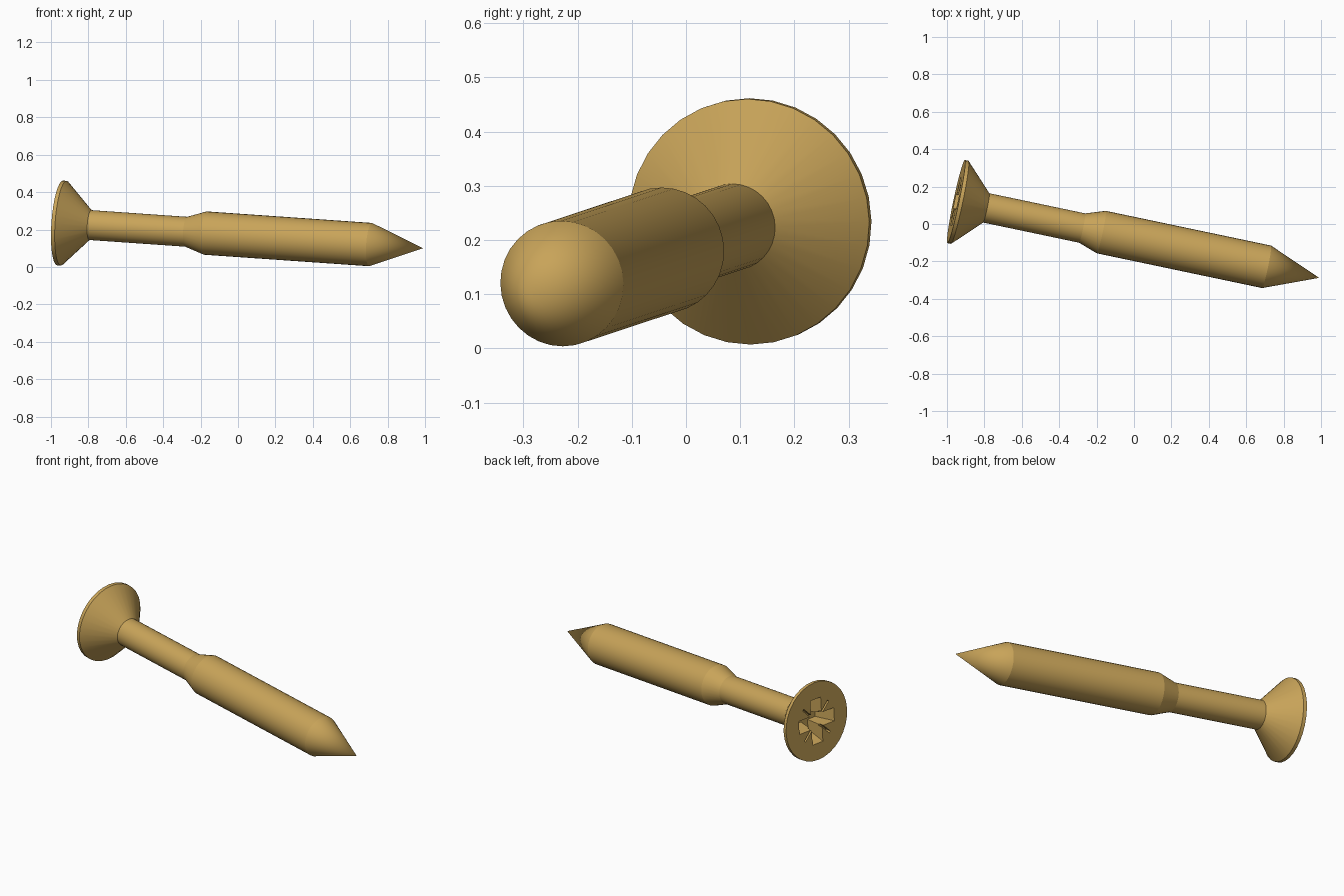
import bpy
import bmesh
import math
from mathutils import Matrix, Vector

cube = bpy.data.objects.get("Cube")
if cube:
    bpy.data.objects.remove(cube, do_unlink=True)

SIDES = 32
HEAD = Vector((-0.951, 0.12, 0.235))   # centre of the flat head face
TIP = Vector((0.99, -0.288, 0.10))
AXIS = TIP - HEAD
LENGTH = AXIS.length

brass = bpy.data.materials.new("brass")
brass.use_nodes = True
colour = (0.58, 0.37, 0.10, 1)
brass.diffuse_color = colour
brass.node_tree.nodes["Principled BSDF"].inputs["Base Color"].default_value = colour


def add_object(name, bm):
    bmesh.ops.recalc_face_normals(bm, faces=bm.faces)
    mesh = bpy.data.meshes.new(name)
    bm.to_mesh(mesh)
    bm.free()
    mesh.materials.append(brass)
    obj = bpy.data.objects.new(name, mesh)
    bpy.context.collection.objects.link(obj)
    return obj


def lathe(name, profile):
    """Revolve (radius, height) points around local z; both ends lie on the axis."""
    bm = bmesh.new()
    verts = [bm.verts.new((r, 0, z)) for r, z in profile]
    edges = [bm.edges.new(pair) for pair in zip(verts, verts[1:])]
    bmesh.ops.spin(bm, geom=verts + edges, cent=(0, 0, 0), axis=(0, 0, 1),
                   angle=math.tau, steps=SIDES, use_merge=False)
    bmesh.ops.remove_doubles(bm, verts=bm.verts, dist=0.0001)
    return add_object(name, bm)


def tapered_bar(name, length, width, depth, taper, angle):
    """Bar across the head face that narrows as it goes into the head."""
    bm = bmesh.new()
    bmesh.ops.create_cube(bm, size=1)
    for v in bm.verts:
        scale = taper if v.co.z > 0 else 1
        v.co.x *= length * scale
        v.co.y *= width * scale
        v.co.z = depth if v.co.z > 0 else -0.01
    bmesh.ops.rotate(bm, verts=bm.verts, matrix=Matrix.Rotation(angle, 3, 'Z'))
    return add_object(name, bm)


# Countersunk head, plain shank, thicker body and pointed tip in one profile
screw = lathe("screw", [
    (0, 0), (0.227, 0), (0.227, 0.02), (0.08, 0.165), (0.08, 0.69),
    (0.116, 0.795), (0.116, 1.70), (0, LENGTH)])

# Cross recess with thin diagonal slits
cutters = []
for i in range(2):
    turn = i * math.pi / 2
    cutters.append(tapered_bar("cross_cutter", 0.27, 0.08, 0.10, 0.6, turn))
    cutters.append(tapered_bar("slit_cutter", 0.27, 0.012, 0.025, 0.9, turn + math.pi / 4))

bpy.ops.object.select_all(action='DESELECT')
screw.select_set(True)
bpy.context.view_layer.objects.active = screw
for cutter in cutters:
    cutter.hide_render = True
    mod = screw.modifiers.new("recess", 'BOOLEAN')
    mod.operation = 'DIFFERENCE'
    mod.solver = 'EXACT'
    mod.object = cutter
    bpy.ops.object.modifier_apply(modifier=mod.name)
    bpy.data.objects.remove(cutter, do_unlink=True)

bpy.ops.object.shade_smooth_by_angle(angle=math.radians(15))

# Lay the screw along its slanted axis
screw.rotation_euler = AXIS.to_track_quat('Z', 'Y').to_euler()
screw.location = HEAD
